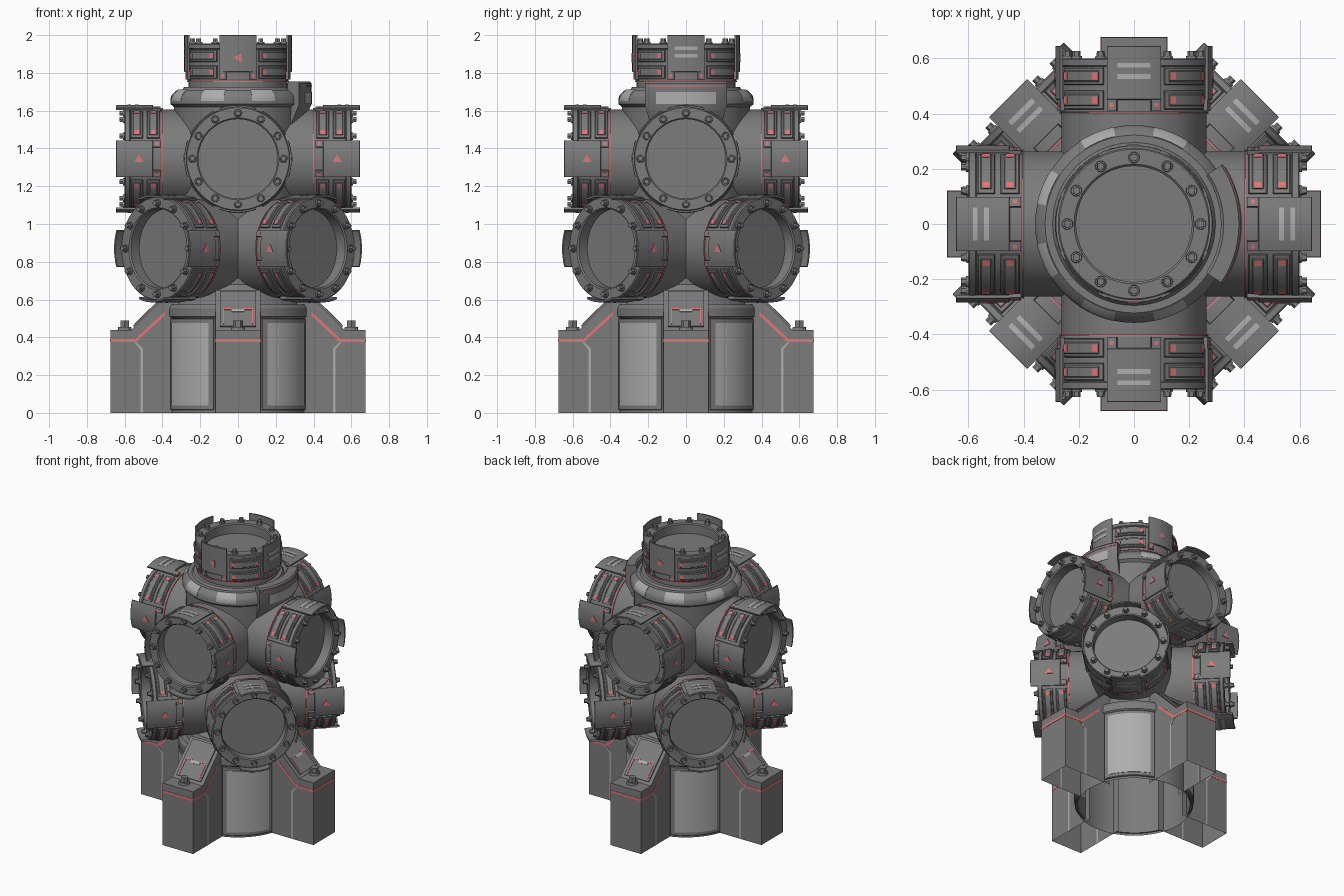
import bpy, bmesh
from math import sin, cos, radians, pi
from mathutils import Matrix, Vector

if "Cube" in bpy.data.objects:
    bpy.data.objects.remove(bpy.data.objects["Cube"])


def material(name, c):
    m = bpy.data.materials.new(name)
    m.diffuse_color = (*c, 1)
    m.use_nodes = True
    m.node_tree.nodes["Principled BSDF"].inputs["Base Color"].default_value = m.diffuse_color
    return m


GREY = material("body_grey", (0.2, 0.2, 0.2))
LIGHT = material("light_grey", (0.42, 0.42, 0.42))
PINK = material("accent_pink", (0.75, 0.18, 0.18))


def sweep(bm, prof, a0=0, a1=360, n=48, closed=False):
    """Turn an (r, z) profile around z; partial closed sweeps get end caps."""
    full = a1 - a0 >= 360
    rings = []
    for i in range(n if full else n + 1):
        a = radians(a0 + (a1 - a0) * i / n)
        rings.append([bm.verts.new((r * cos(a), r * sin(a), z)) for r, z in prof])
    k = len(prof)
    for i in range(n):
        p, q = rings[i], rings[(i + 1) % len(rings)]
        for j in range(k if closed else k - 1):
            bm.faces.new((p[j], q[j], q[(j + 1) % k], p[(j + 1) % k]))
    if closed and not full:
        bm.faces.new(rings[0])
        bm.faces.new(rings[-1])


def arc_block(bm, r0, r1, z0, z1, a0, a1, n=8, c=0.0):
    """Curved block with an optional chamfer c on its outer edges."""
    prof = [(r0, z0), (r1 - c, z0), (r1, z0 + c), (r1, z1 - c), (r1 - c, z1), (r0, z1)]
    if not c:
        prof = [(r0, z0), (r1, z0), (r1, z1), (r0, z1)]
    sweep(bm, prof, a0, a1, n, True)


def prism(bm, pts, y0, y1, skip=()):
    """Extrude an (x, z) outline between y0 and y1, leaving out skipped sides."""
    a = [bm.verts.new((x, y0, z)) for x, z in pts]
    b = [bm.verts.new((x, y1, z)) for x, z in pts]
    bm.faces.new(a)
    bm.faces.new(b)
    for i in range(len(pts)):
        j = (i + 1) % len(pts)
        if i not in skip:
            bm.faces.new((a[i], a[j], b[j], b[i]))


def box(bm, c, s, rot=Matrix()):
    bmesh.ops.create_cube(bm, size=1, matrix=rot @ Matrix.Translation(c) @ Matrix.Diagonal((*s, 1)))


def bolt(bm, x, y, z, r):
    for rad, h, seg in ((r * 1.15, r * 0.5, 12), (r * 0.85, r * 1.5, 6)):
        bmesh.ops.create_cone(bm, cap_ends=True, segments=seg, radius1=rad, radius2=rad * 0.93,
                              depth=h, matrix=Matrix.Translation((x, y, z + h / 2)))


def mesh(name, build, mat=GREY):
    bm = bmesh.new()
    build(bm)
    bmesh.ops.remove_doubles(bm, verts=bm.verts, dist=1e-5)
    bmesh.ops.recalc_face_normals(bm, faces=bm.faces)
    me = bpy.data.meshes.new(name)
    bm.to_mesh(me)
    bm.free()
    me.materials.append(mat)
    me.shade_smooth()
    me.set_sharp_from_angle(angle=radians(28))
    return me


def place(me, matrix=Matrix()):
    ob = bpy.data.objects.new(me.name, me)
    ob.matrix_world = matrix
    bpy.context.collection.objects.link(ob)
    return ob


# Port module: axis along local z, local x is its "up" side
def port_tube(bm):
    sweep(bm, [(0.262, 0.1), (0.262, 0.4), (0.268, 0.41), (0.268, 0.57), (0.276, 0.575),
               (0.276, 0.595), (0.271, 0.6), (0.217, 0.6), (0.21, 0.593), (0.21, 0.53), (0, 0.53)])


def port_pads(bm):
    for k in range(4):
        for z0, z1 in ((0.415, 0.483), (0.503, 0.568)):
            arc_block(bm, 0.26, 0.278, z0, z1, 90 * k + 24, 90 * k + 66, 8, 0.004)
            arc_block(bm, 0.26, 0.284, z0 + 0.012, z1 - 0.012, 90 * k + 27, 90 * k + 63, 8, 0.004)


def port_plates(bm):
    for k in range(4):
        a = 90 * k
        arc_block(bm, 0.274, 0.285, 0.45, 0.645, a - 20, a + 20, 8, 0.002)
        for s in (-1, 1):
            lo, hi = sorted((a + s * 13, a + s * 20))
            arc_block(bm, 0.265, 0.284, 0.41, 0.452, lo, hi, 2)


def port_bolts(bm):
    for k in range(12):
        bolt(bm, 0.241 * cos(k * pi / 6), 0.241 * sin(k * pi / 6), 0.6, 0.018)


def port_accents(bm):
    sweep(bm, [(0.255, 0.398), (0.269, 0.398), (0.269, 0.404), (0.255, 0.404)], closed=True)
    for k in range(4):
        for s in (-1, 1):
            a = 90 * k + s * 16.5
            arc_block(bm, 0.28, 0.2865, 0.424, 0.438, a - 1.5, a + 1.5, 1)
            a = 90 * k + s * 29.5
            for z in (0.449, 0.536):
                arc_block(bm, 0.28, 0.286, z - 0.012, z + 0.012, a - 2.5, a + 2.5, 1)
    for s in (-1, 1):
        y0, y1 = sorted((s * 0.28, s * 0.288))
        prism(bm, [(-0.018, 0.5), (-0.018, 0.55), (0.024, 0.525)], y0, y1)


def port_bars(bm):
    for a in (0, 180):
        for z in (0.535, 0.575):
            arc_block(bm, 0.28, 0.287, z - 0.009, z + 0.009, a - 12, a + 12, 4)


port = [mesh("port_tube", port_tube), mesh("port_pads", port_pads), mesh("port_plates", port_plates),
        mesh("port_bolts", port_bolts), mesh("port_accents", port_accents, PINK),
        mesh("port_bars", port_bars, LIGHT)]


def place_port(centre, d, up):
    d, up = Vector(d).normalized(), Vector(up)
    m = Matrix((up, d.cross(up), d)).transposed().to_4x4()
    for me in port:
        place(me, Matrix.Translation(centre) @ m)


for k in range(4):
    a = k * pi / 2
    place_port((0, 0, 1.345), (cos(a), sin(a), 0), (0, 0, 1))
    place_port((0, 0, 0.87), (cos(a + pi / 4), sin(a + pi / 4), 0), (0, 0, 1))
place_port((0, 0, 1.355), (0, 0, 1), (-1, 0, 0))

# Central body with its shoulder cap
place(mesh("core", lambda bm: sweep(bm, [
    (0.3, 0.57), (0.3, 1.05), (0.33, 1.15), (0.335, 1.55), (0.34, 1.62), (0.358, 1.635), (0.358, 1.665),
    (0.35, 1.685), (0.322, 1.71), (0.295, 1.71), (0.285, 1.725), (0.25, 1.725)], n=64)))
place(mesh("cap_lights", lambda bm: [sweep(bm, [(0.359, 1.65), (0.359, 1.666), (0.351, 1.687), (0.325, 1.711),
      (0.32, 1.7), (0.34, 1.65)], 45 * k + 12, 45 * k + 33, 6, True) for k in range(8)], LIGHT))

# Curved shield on the right shoulder
place(mesh("shoulder_shield", lambda bm: sweep(bm, [(0.32, 1.5), (0.345, 1.54), (0.388, 1.63), (0.388, 1.745),
      (0.38, 1.755), (0.325, 1.755), (0.315, 1.745)], -34, 34, 14, True)))
place(mesh("shield_panel", lambda bm: arc_block(bm, 0.38, 0.391, 1.635, 1.70, -24, 24, 10), LIGHT))
place(mesh("shield_line", lambda bm: arc_block(bm, 0.38, 0.391, 1.728, 1.733, -32, 32, 12), PINK))

# Pedestal drum, open below
place(mesh("pedestal", lambda bm: sweep(bm, [(0.37, 0), (0.37, 0.5), (0.382, 0.51), (0.382, 0.555),
      (0.37, 0.575), (0.335, 0.575), (0.325, 0.6), (0.325, 0.65), (0.29, 0.69)], n=64)))
place(mesh("pedestal_frames", lambda bm: [arc_block(bm, 0.36, 0.381, 0.015, 0.5, 90 * k + 20, 90 * k + 70, 12, 0.004)
                                          for k in range(4)]))
place(mesh("pedestal_panels", lambda bm: [arc_block(bm, 0.37, 0.384, 0.04, 0.475, 90 * k + 24, 90 * k + 66, 12)
                                          for k in range(4)], LIGHT))


# Four feet, open below, with stripes and a slanted top panel
def foot(bm):
    prism(bm, [(0.3, 0), (0.675, 0), (0.675, 0.44), (0.565, 0.44), (0.355, 0.65), (0.3, 0.65)],
          -0.12, 0.12, (0, 5))


def slant(bm, z0, z1, y0, y1, h=0.006):
    prism(bm, [(1.005 - z0, z0), (1.005 - z1, z1), (1.005 - z1 + h, z1 + h), (1.005 - z0 + h, z0 + h)], y0, y1)


def foot_stripes(bm):
    for s in (-1, 1):
        y0, y1 = sorted((s * 0.119, s * 0.1215))
        prism(bm, [(0.676, 0.374), (0.676, 0.39), (0.546, 0.39), (0.39, 0.535), (0.39, 0.514), (0.539, 0.374)], y0, y1)
        lo, hi = sorted((s * 0.074, s * 0.08))
        slant(bm, 0.465, 0.545, lo, hi, 0.008)
        lo, hi = sorted((s * 0.03, s * 0.08))
        slant(bm, 0.54, 0.546, lo, hi, 0.008)
    box(bm, (0.675, 0, 0.382), (0.004, 0.242, 0.016))


def foot_lines(bm):
    for s in (-1, 1):
        y0, y1 = sorted((s * 0.119, s * 0.1215))
        prism(bm, [(0.502, 0), (0.515, 0), (0.515, 0.335), (0.548, 0.373), (0.536, 0.373), (0.502, 0.34)], y0, y1)
    slant(bm, 0.528, 0.542, -0.035, 0.035, 0.008)


foot_parts = [mesh("foot", foot), mesh("foot_stripes", foot_stripes, PINK), mesh("foot_lines", foot_lines, LIGHT),
              mesh("foot_panel", lambda bm: slant(bm, 0.455, 0.64, -0.095, 0.095)),
              mesh("foot_bolt", lambda bm: bolt(bm, 0.6, 0, 0.44, 0.032))]
for k in range(4):
    for me in foot_parts:
        place(me, Matrix.Rotation(k * pi / 2, 4, 'Z'))
